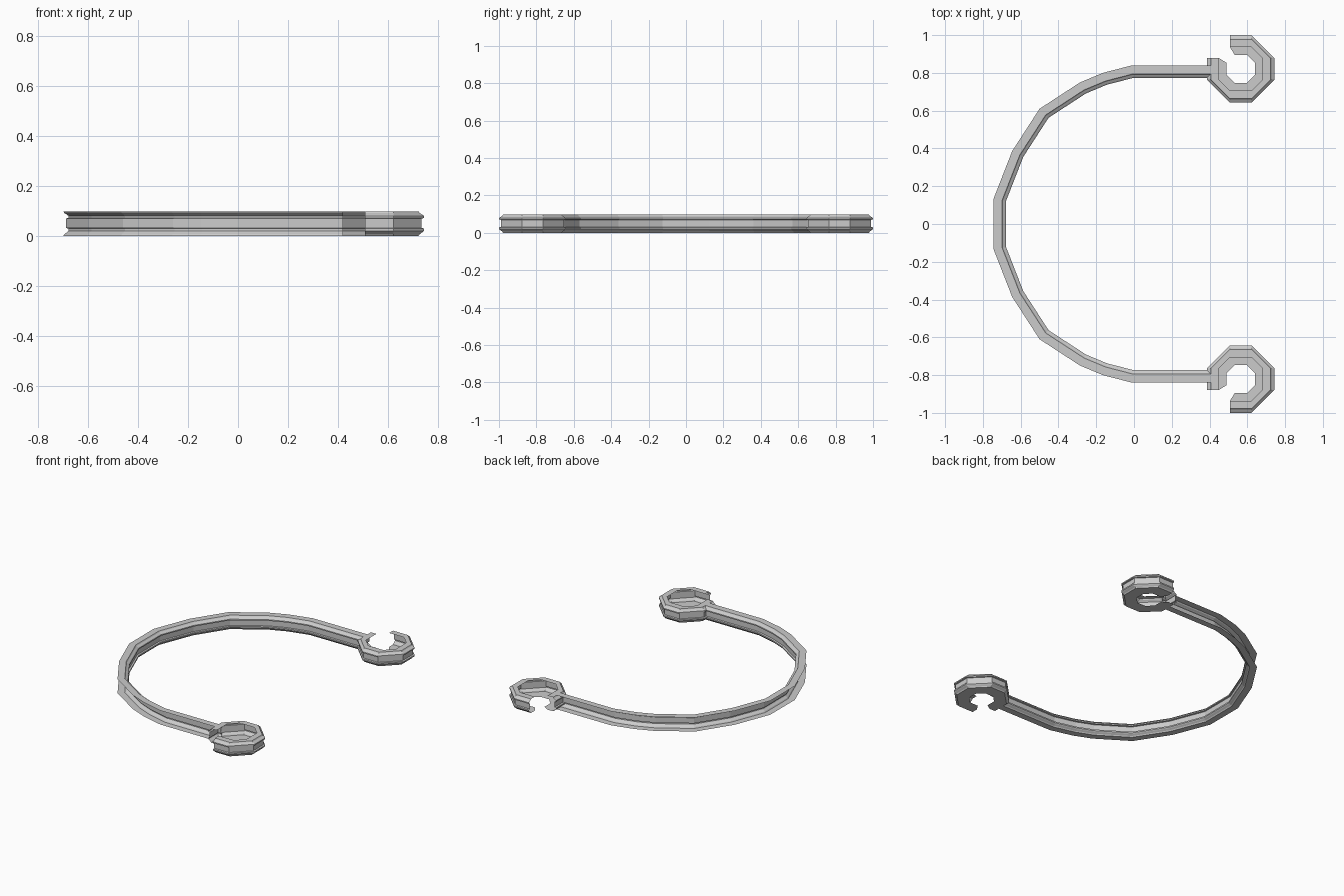
import bpy
from mathutils import Vector

if "Cube" in bpy.data.objects:
    bpy.data.objects.remove(bpy.data.objects["Cube"])


def strip_mesh(name, rows):
    """Skin a grid of rows into an open sheet."""
    n = len(rows[0])
    verts = [v for row in rows for v in row]
    faces = [(r * n + i, r * n + i + 1, (r + 1) * n + i + 1, (r + 1) * n + i)
             for r in range(len(rows) - 1) for i in range(n - 1)]
    me = bpy.data.meshes.new(name)
    me.from_pydata(verts, [], faces)
    ob = bpy.data.objects.new(name, me)
    bpy.context.collection.objects.link(ob)
    return ob


def offset_path(pts, d):
    """Mitred offset of a polyline towards its left side."""
    pts = [Vector(p) for p in pts]
    out = []
    for i, p in enumerate(pts):
        a = (p - pts[i - 1]).normalized() if i else None
        b = (pts[i + 1] - p).normalized() if i < len(pts) - 1 else None
        a, b = a or b, b or a
        na, nb = Vector((-a.y, a.x)), Vector((-b.y, b.x))
        m = (na + nb).normalized()
        out.append(p + m * (d / m.dot(na)))
    return out


# Curved rail: open channel swept along the outer edge
half = [(0.42, 0.84), (-0.01, 0.84), (-0.165, 0.80), (-0.285, 0.75),
        (-0.50, 0.61), (-0.645, 0.386), (-0.743, 0.135)]
path = half + [(x, -y) for x, y in reversed(half)]
rail_profile = [(0, 0.097), (0.045, 0.097), (0.050, 0.090), (0.060, 0.084),
                (0.066, 0.079), (0.066, 0.071), (0.055, 0.069),
                (0.055, 0.031), (0.066, 0.029), (0.066, 0.020),
                (0.060, 0.014), (0.050, 0.007), (0.045, 0), (0, 0)]
strip_mesh("curved_rail", [[(p.x, p.y, z) for p in offset_path(path, d)]
                           for d, z in rail_profile])

# Octagonal end rings: (radius, half flat length, height) from top lip to bottom lip
ring_profile = [(0.115, 0.057, 0.097), (0.157, 0.057, 0.097),
                (0.162, 0.057, 0.090), (0.172, 0.057, 0.084),
                (0.179, 0.057, 0.079), (0.179, 0.057, 0.071),
                (0.168, 0.057, 0.069), (0.168, 0.057, 0.031),
                (0.179, 0.057, 0.029), (0.179, 0.057, 0.020),
                (0.172, 0.057, 0.014), (0.162, 0.057, 0.007),
                (0.157, 0.057, 0), (0.115, 0.057, 0), (0.075, 0.032, 0)]
cx, cy = 0.565, 0.821
for side, label in ((1, "back"), (-1, "front")):
    rows = []
    for r, h, z in ring_profile:
        octagon = [(-r, h), (-r, -h), (-h, -r), (h, -r),
                   (r, -h), (r, h), (h, r), (-h, r)]
        rows.append([(cx + x, side * (cy + y), z) for x, y in octagon])
    strip_mesh(label + "_end_ring", rows)
